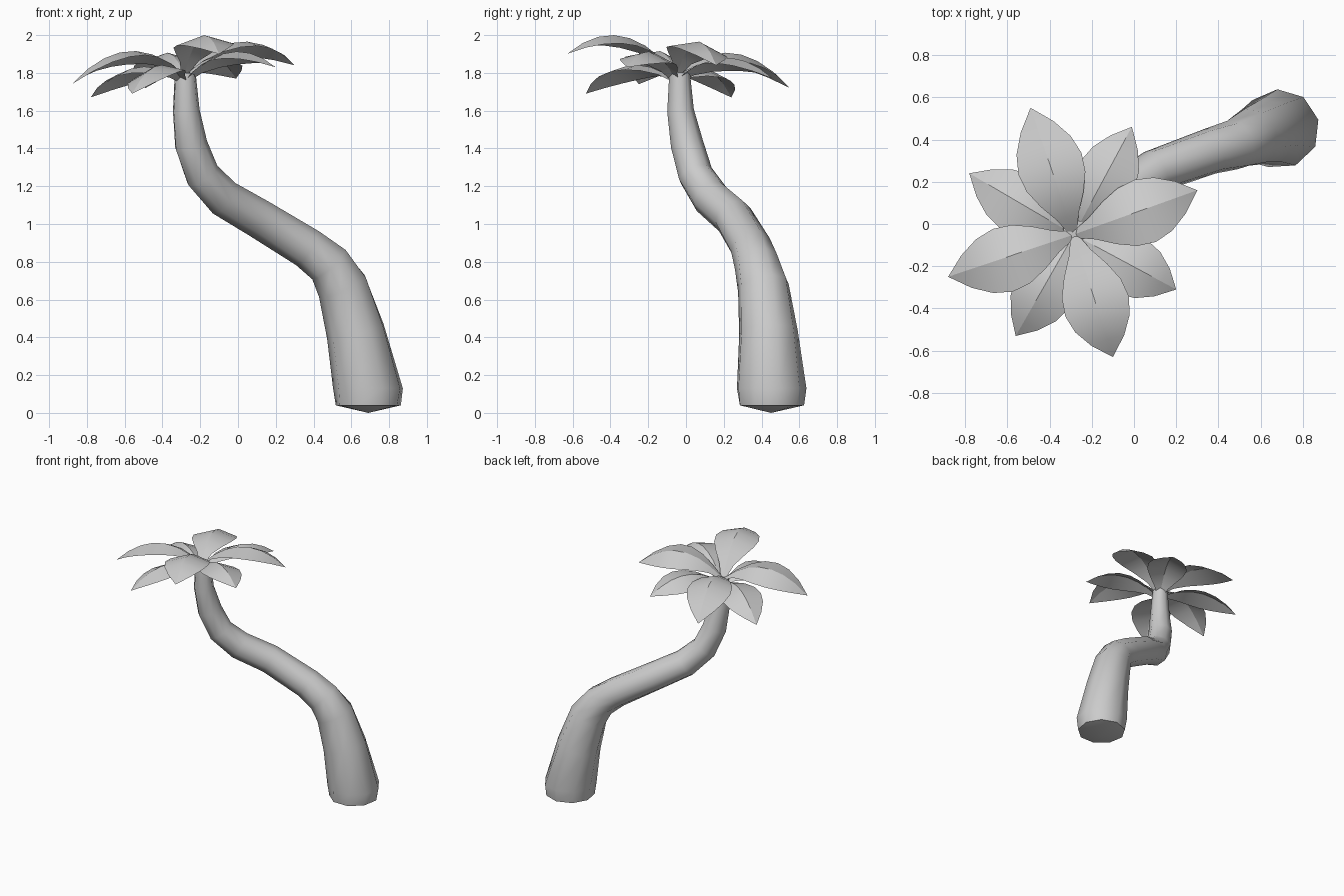
import bpy, bmesh, math
from mathutils import Vector

if "Cube" in bpy.data.objects:
    bpy.data.objects.remove(bpy.data.objects["Cube"])


def finish(bm, name, angle):
    bmesh.ops.recalc_face_normals(bm, faces=bm.faces[:])
    mesh = bpy.data.meshes.new(name)
    bm.to_mesh(mesh)
    bm.free()
    obj = bpy.data.objects.new(name, mesh)
    bpy.context.collection.objects.link(obj)
    bpy.ops.object.select_all(action='DESELECT')
    obj.select_set(True)
    bpy.context.view_layer.objects.active = obj
    bpy.ops.object.shade_smooth_by_angle(angle=math.radians(angle))
    return obj


# Trunk: nine-sided rings along a bent path (x, y, z, radius)
PATH = [
    (0.69, 0.45, 0.04, 0.175), (0.69, 0.45, 0.13, 0.188),
    (0.625, 0.435, 0.43, 0.158), (0.555, 0.41, 0.67, 0.138),
    (0.48, 0.375, 0.79, 0.12), (0.365, 0.345, 0.875, 0.11),
    (0.10, 0.25, 1.035, 0.105), (-0.08, 0.13, 1.14, 0.102),
    (-0.19, 0.05, 1.26, 0.094), (-0.25, 0.005, 1.42, 0.088),
    (-0.275, -0.03, 1.60, 0.072), (-0.28, -0.035, 1.80, 0.056),
]
SIDES = 9
bm = bmesh.new()
points = [Vector(p[:3]) for p in PATH]
rings = []
for i, p in enumerate(points):
    before = (p - points[i - 1]).normalized() if i else Vector((0, 0, 1))
    after = (points[i + 1] - p).normalized() if i + 1 < len(points) else before
    tangent = (before + after).normalized() if i > 1 else Vector((0, 0, 1))
    u = Vector((0, 1, 0))
    u = (u - tangent * u.dot(tangent)).normalized()
    v = tangent.cross(u)
    ring = []
    for k in range(SIDES):
        a = math.tau * k / SIDES + 0.06 * i
        ring.append(bm.verts.new(p + (u * math.cos(a) + v * math.sin(a)) * PATH[i][3]))
    rings.append(ring)
for lower, upper in zip(rings, rings[1:]):
    for k in range(SIDES):
        n = (k + 1) % SIDES
        bm.faces.new((lower[k], lower[n], upper[n], upper[k]))
bm.faces.new(rings[-1])
# Shallow pointed underside
foot = bm.verts.new((0.69, 0.45, 0.0))
for k in range(SIDES):
    bm.faces.new((foot, rings[0][(k + 1) % SIDES], rings[0][k]))
finish(bm, "trunk", 50)

# Leaves: arched blades folded along the midrib, in a slightly tilted crown
CROWN = Vector((-0.285, -0.05, 0))
UP = Vector((-0.085, 0.15, 1)).normalized()
WIDTHS = [0.10, 0.34, 0.68, 0.93, 1.0, 0.86, 0.52, 0.0]


def leaf(name, tip, base_z, arch, half_width):
    base = CROWN + Vector((0, 0, base_z))
    tip = Vector(tip)
    side = UP.cross(tip - base).normalized()
    bm = bmesh.new()
    last = None
    steps = len(WIDTHS) - 1
    for i, w in enumerate(WIDTHS):
        t = i / steps
        mid = base.lerp(tip, t) + Vector((0, 0, 4 * arch * t * (1 - t)))
        if i == steps:
            end = bm.verts.new(mid)
            bm.faces.new((last[0], last[1], end))
            bm.faces.new((last[1], last[2], end))
            break
        drop = UP * (0.05 * w)
        row = [bm.verts.new(mid + side * (s * w * half_width) - drop * abs(s))
               for s in (-1, 0, 1)]
        if last:
            for k in (0, 1):
                bm.faces.new((last[k], last[k + 1], row[k + 1], row[k]))
        last = row
    finish(bm, name, 25)


UPPER = [(0.30, 0.16, 1.84), (-0.49, 0.55, 1.72), (-0.88, -0.25, 1.74), (-0.10, -0.63, 1.90)]
LOWER = [(-0.01, 0.46, 1.77), (-0.78, 0.24, 1.67), (-0.56, -0.53, 1.69), (0.20, -0.31, 1.83)]
for i in range(4):
    leaf(f"upper_leaf_{i + 1}", UPPER[i], 1.79, 0.15, 0.158)
    leaf(f"lower_leaf_{i + 1}", LOWER[i], 1.75, 0.12, 0.145)
